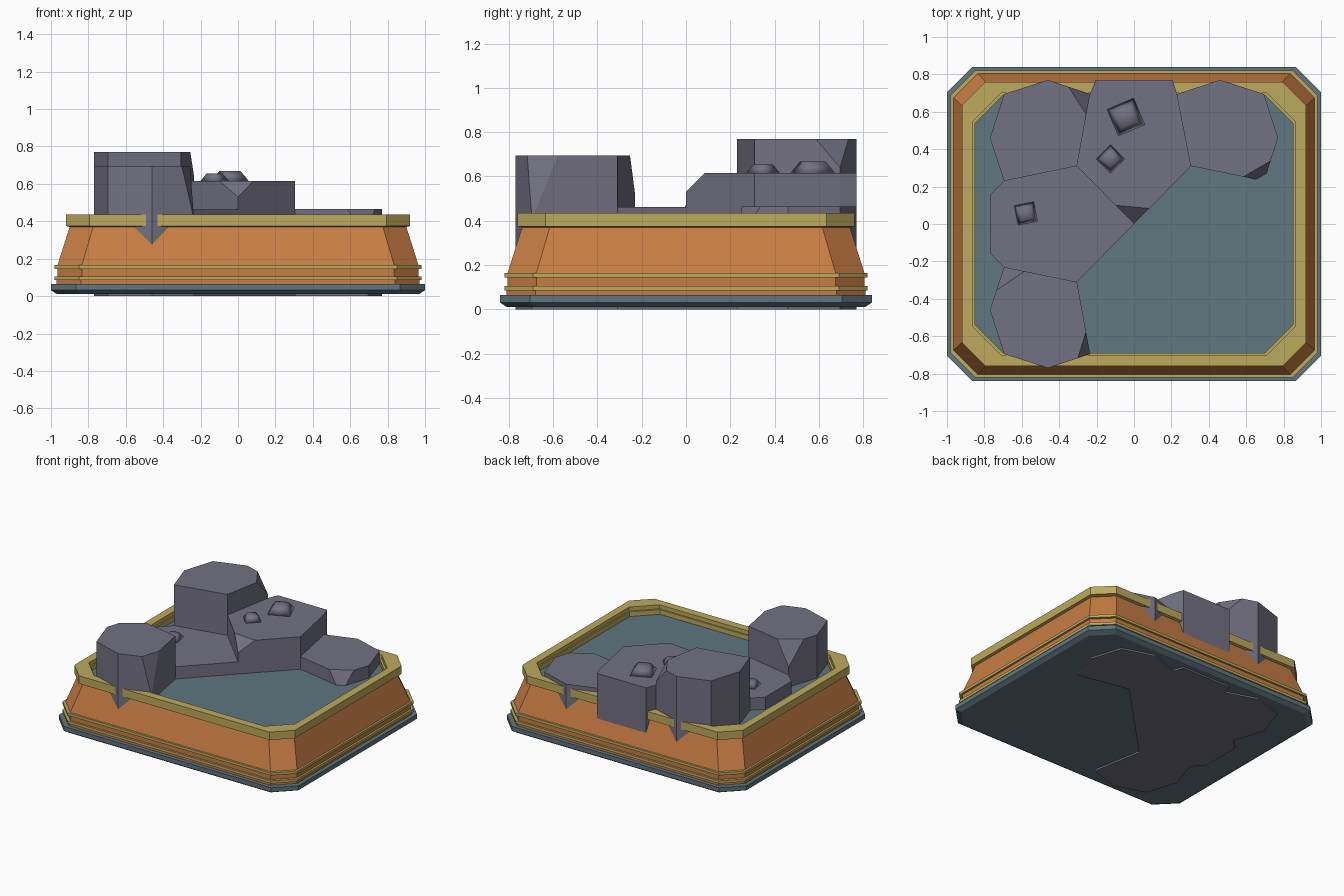
import bpy, bmesh, math
from mathutils import Vector

if "Cube" in bpy.data.objects:
    bpy.data.objects.remove(bpy.data.objects["Cube"])


def material(name, rgb):
    m = bpy.data.materials.new(name)
    m.diffuse_color = (*rgb, 1)
    m.use_nodes = True
    m.node_tree.nodes["Principled BSDF"].inputs["Base Color"].default_value = m.diffuse_color
    return m


SLATE = material("slate_blue", (0.115, 0.18, 0.215))
ORANGE = material("terracotta_orange", (0.58, 0.205, 0.057))
GOLD = material("gold", (0.51, 0.40, 0.11))
ROCK = material("rock_grey", (0.17, 0.165, 0.225))


def finish(name, bm, mats):
    bmesh.ops.recalc_face_normals(bm, faces=bm.faces)
    me = bpy.data.meshes.new(name)
    bm.to_mesh(me)
    bm.free()
    for m in mats:
        me.materials.append(m)
    ob = bpy.data.objects.new(name, me)
    bpy.context.collection.objects.link(ob)
    return ob


def ring(bm, inset, z, c):
    # rectangle with cut corners, inset from the largest footprint
    x, y = 1 - inset, 0.84 - inset
    pts = [(x, -y + c), (x, y - c), (x - c, y), (-x + c, y),
           (-x, y - c), (-x, -y + c), (-x + c, -y), (x - c, -y)]
    return [bm.verts.new((px, py, z)) for px, py in pts]


# Basin: (inset, z, corner cut, colour of the band leading up to this ring)
S, O, G = 0, 1, 2
profile = [
    (0.03, 0.012, 0.13, S), (0.0, 0.032, 0.135, S), (0.0, 0.065, 0.135, S),
    (0.03, 0.065, 0.13, S), (0.03, 0.085, 0.13, O),
    (0.02, 0.085, 0.13, G), (0.02, 0.105, 0.13, G), (0.035, 0.105, 0.13, G),
    (0.035, 0.145, 0.13, O),
    (0.02, 0.145, 0.13, G), (0.02, 0.165, 0.13, G), (0.035, 0.165, 0.13, G),
    (0.10, 0.37, 0.125, O),
    (0.08, 0.375, 0.125, G), (0.08, 0.435, 0.125, G), (0.14, 0.435, 0.15, G),
    (0.14, 0.405, 0.15, G), (0.15, 0.405, 0.15, G), (0.15, 0.37, 0.15, G),
]
bm = bmesh.new()
rings = [ring(bm, i, z, c) for i, z, c, _ in profile]
for k in range(1, len(rings)):
    a, b = rings[k - 1], rings[k]
    for i in range(8):
        j = (i + 1) % 8
        bm.faces.new((a[i], a[j], b[j], b[i])).material_index = profile[k][3]
bm.faces.new(rings[0]).material_index = S      # underside
bm.faces.new(rings[-1]).material_index = S     # water surface
finish("basin_with_water", bm, [SLATE, ORANGE, GOLD])


# Rocks: upright prisms with some top corners sliced off
def rock(name, outline, top, cuts=()):
    bm = bmesh.new()
    base = bm.faces.new([bm.verts.new((x, y, 0)) for x, y in outline])
    ext = bmesh.ops.extrude_face_region(bm, geom=[base], use_keep_orig=True)
    for v in ext["geom"]:
        if isinstance(v, bmesh.types.BMVert):
            v.co.z = top
    centre = Vector((sum(p[0] for p in outline) / len(outline),
                     sum(p[1] for p in outline) / len(outline), top / 2))
    for p1, p2, low in cuts:
        a, b, c = Vector((*p1, top)), Vector((*p2, top)), Vector(low)
        n = (b - a).cross(c - a).normalized()
        if n.dot(centre - a) > 0:
            n = -n
        bmesh.ops.bisect_plane(bm, geom=bm.verts[:] + bm.edges[:] + bm.faces[:],
                               dist=1e-5, plane_co=a, plane_no=n, clear_outer=True)
        bmesh.ops.holes_fill(bm, edges=[e for e in bm.edges if e.is_boundary], sides=0)
    return finish(name, bm, [ROCK])


rock("tall_back_rock",
     [(-.77, .46), (-.695, .23), (-.305, .31), (-.235, .695), (-.46, .77), (-.695, .695)],
     0.77, [((-.35, .733), (-.255, .585), (-.235, .695, .64))])
rock("middle_back_rock",
     [(-.305, .31), (0, 0), (.305, .31), (.23, .695), (.205, .77), (-.205, .77), (-.235, .695)],
     0.615, [((-.1, .1), (.083, .083), (0, 0, .53))])
rock("low_right_rock",
     [(.305, .31), (.695, .23), (.77, .46), (.695, .695), (.46, .77), (.23, .695)],
     0.465, [((.585, .253), (.73, .337), (.695, .23, .31))])
rock("low_left_rock",
     [(-.305, .31), (-.695, .23), (-.77, .155), (-.77, -.155), (-.695, -.23), (-.305, -.31), (0, 0)],
     0.462)
rock("front_left_rock",
     [(-.305, -.31), (-.695, -.23), (-.77, -.46), (-.695, -.695), (-.46, -.77), (-.235, -.695)],
     0.695, [((-.30, -.716), (-.257, -.58), (-.235, -.695, .41)),
             ((-.73, -.35), (-.585, -.253), (-.695, -.23, .52))])


# Pebbles: small smooth tapered blocks on the rocks
def pebble(name, x, y, z, half, height, angle):
    bpy.ops.mesh.primitive_cone_add(
        vertices=4, radius1=half * math.sqrt(2), radius2=half * 0.8, depth=height,
        location=(x, y, z + height / 2), rotation=(0, 0, math.radians(angle)))
    ob = bpy.context.object
    ob.name = name
    ob.data.materials.append(ROCK)
    bpy.ops.object.shade_smooth()


pebble("large_pebble", -.043, .572, .615, .077, .053, 68)
pebble("small_pebble", -.125, .348, .615, .054, .04, 90)
pebble("left_pebble", -.578, .056, .462, .053, .04, 56)
